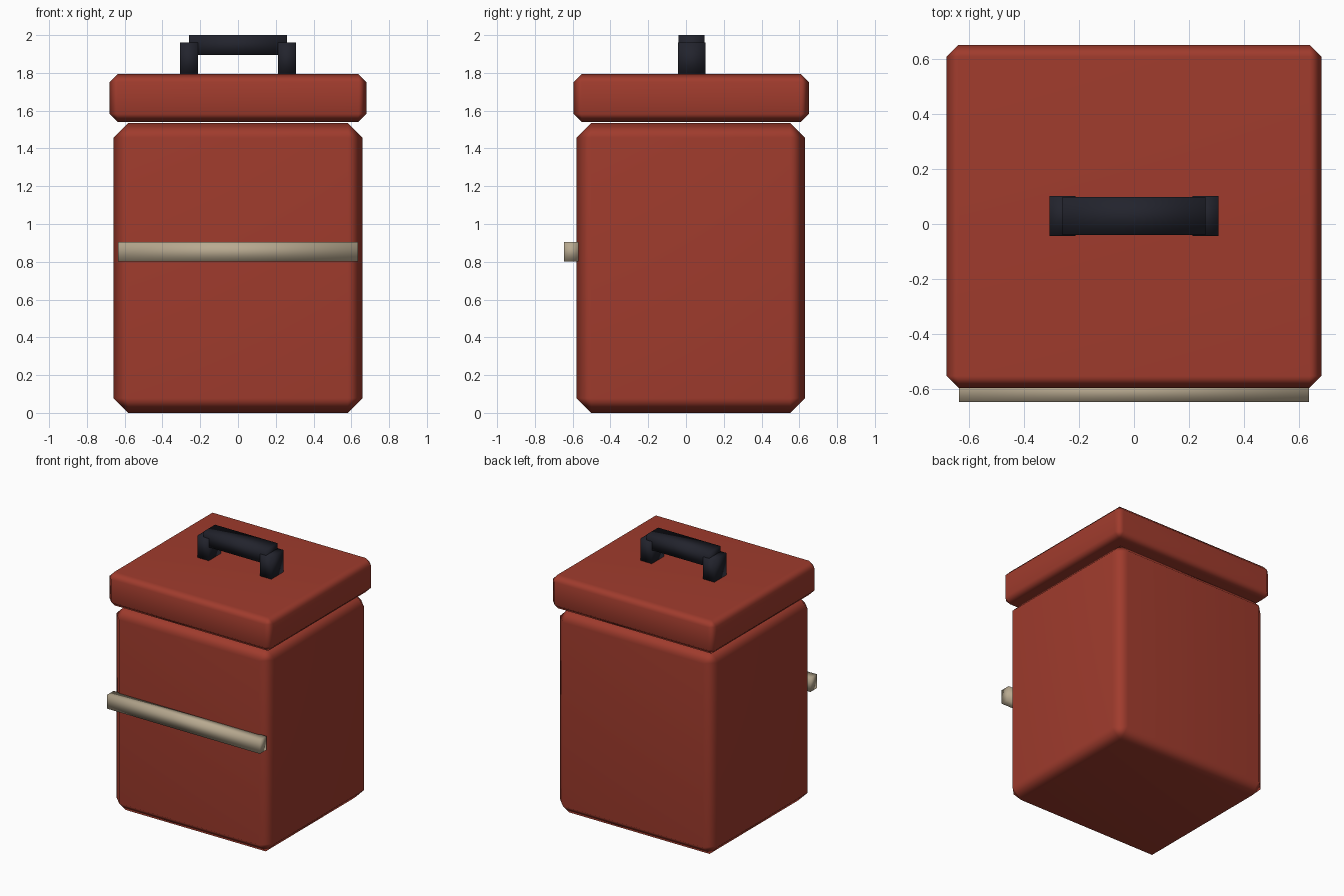
import bpy

cube = bpy.data.objects.get("Cube")
if cube:
    bpy.data.objects.remove(cube, do_unlink=True)


def material(name, rgb):
    mat = bpy.data.materials.new(name)
    mat.use_nodes = True
    mat.diffuse_color = (*rgb, 1)
    mat.node_tree.nodes["Principled BSDF"].inputs["Base Color"].default_value = (*rgb, 1)
    return mat


def box(name, low, high, mat, chamfer=0):
    """Smooth-shaded box between two corners, optionally with one-step chamfers."""
    bpy.ops.mesh.primitive_cube_add(size=1, location=[(a + b) / 2 for a, b in zip(low, high)])
    obj = bpy.context.object
    obj.name = name
    obj.scale = [b - a for a, b in zip(low, high)]
    bpy.ops.object.transform_apply(location=False, rotation=False, scale=True)
    obj.data.materials.append(mat)
    bpy.ops.object.shade_smooth()
    if chamfer:
        bevel = obj.modifiers.new("Chamfer", 'BEVEL')
        bevel.width = chamfer
        bevel.segments = 1
        bevel.limit_method = 'NONE'
        # Keep the large faces flat while the chamfers blend
        obj.modifiers.new("Flat panels", 'WEIGHTED_NORMAL')
    return obj


red = material("Brick red", (0.35, 0.044, 0.026))
cream = material("Warm beige", (0.48, 0.40, 0.28))
dark = material("Dark navy", (0.016, 0.017, 0.026))

# Container and lid
box("body", (-0.66, -0.58, 0), (0.66, 0.63, 1.535), red, 0.078)
box("lid", (-0.68, -0.595, 1.54), (0.68, 0.65, 1.795), red, 0.043)

# Front trim bar
box("front_trim", (-0.635, -0.647, 0.802), (0.635, -0.57, 0.906), cream)

# Lid handle: two posts and a grip
for side, x in (("left", 0.26), ("right", -0.26)):
    box(side + "_handle_post", (x - 0.047, -0.043, 1.785), (x + 0.047, 0.102, 1.96), dark)
box("handle_grip", (-0.26, -0.04, 1.895), (0.26, 0.098, 2), dark)
